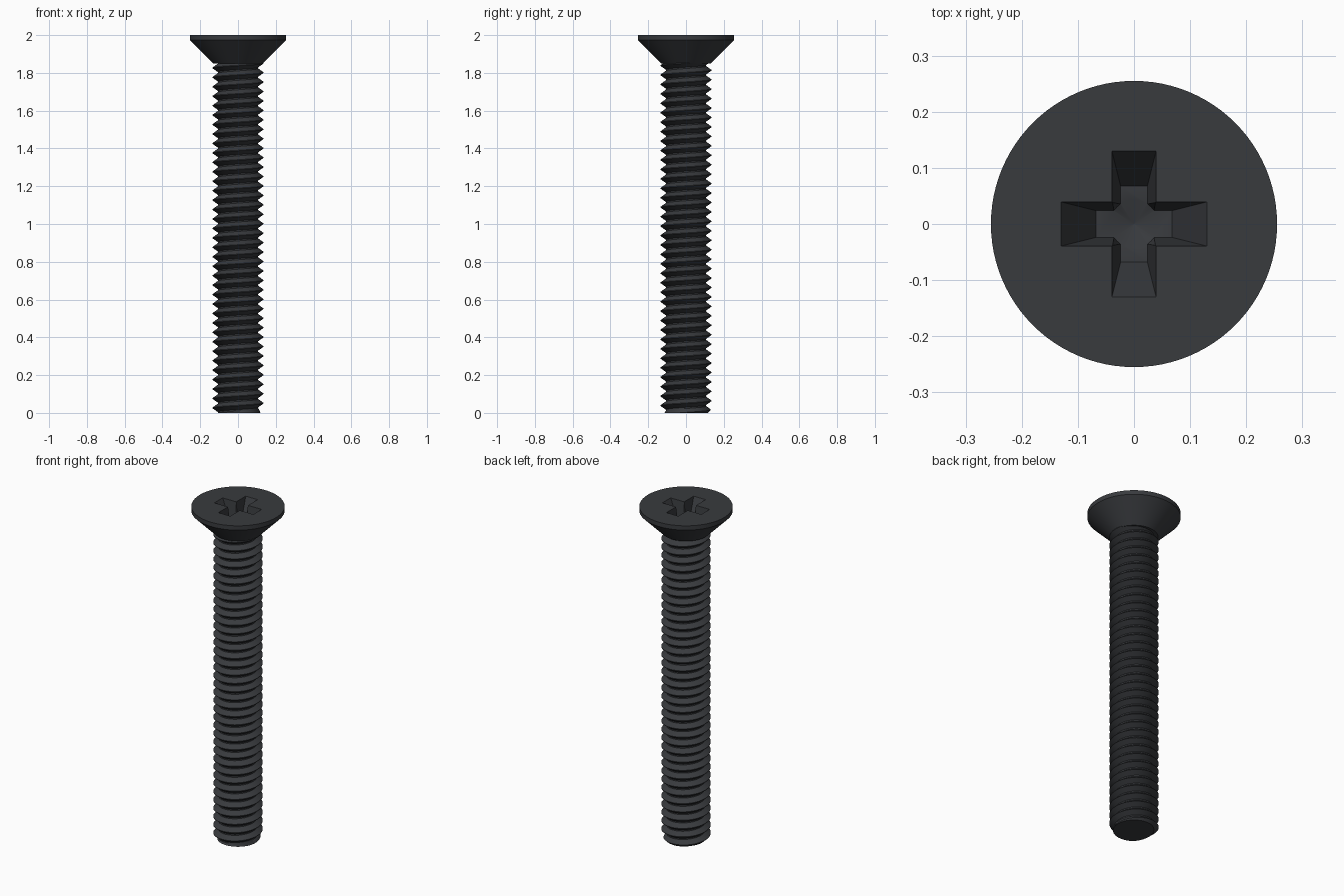
import bpy, bmesh
from math import pi, cos, sin, hypot

if "Cube" in bpy.data.objects:
    bpy.data.objects.remove(bpy.data.objects["Cube"])

PITCH, CREST, ROOT = 0.05, 0.136, 0.107
SEG = 64

black = bpy.data.materials.new("black_oxide")
black.diffuse_color = (0.04, 0.043, 0.048, 1)
black.use_nodes = True
black.node_tree.nodes["Principled BSDF"].inputs["Base Color"].default_value = black.diffuse_color


def make(name, bm):
    bmesh.ops.recalc_face_normals(bm, faces=bm.faces)
    me = bpy.data.meshes.new(name)
    bm.to_mesh(me)
    bm.free()
    ob = bpy.data.objects.new(name, me)
    bpy.context.collection.objects.link(ob)
    me.materials.append(black)
    return ob


def loft(bm, rings):
    """Skin equal-length point loops and cap both ends."""
    rows = [[bm.verts.new(p) for p in ring] for ring in rings]
    n = len(rows[0])
    for a, b in zip(rows, rows[1:]):
        for i in range(n):
            j = (i + 1) % n
            bm.faces.new((a[i], a[j], b[j], b[i]))
    bm.faces.new(rows[0])
    bm.faces.new(rows[-1])


def lathe(name, profile, seg):
    bm = bmesh.new()
    loft(bm, [[(r * cos(2 * pi * i / seg), r * sin(2 * pi * i / seg), z)
               for i in range(seg)] for r, z in profile])
    return make(name, bm)


def cut(target, cutter):
    mod = target.modifiers.new("cut_" + cutter.name, 'BOOLEAN')
    mod.operation, mod.solver, mod.object = 'DIFFERENCE', 'EXACT', cutter
    cutter.hide_render = True
    cutter.hide_viewport = True


# Threaded shank: right-hand helix, one continuous strip per profile point
bm = bmesh.new()
profile = [(0.0, CREST - 0.001), (0.003, CREST - 0.001),
           (0.023, ROOT), (0.030, ROOT)]
rows = []
for turn in range(-3, 39):
    for dz, r in profile:
        rows.append([bm.verts.new((r * cos(2 * pi * i / SEG), r * sin(2 * pi * i / SEG),
                                   (turn + i / SEG) * PITCH + dz)) for i in range(SEG)])
P = len(profile)
for k in range(len(rows) - P - 1):
    for i in range(SEG):
        if i < SEG - 1:
            q = (rows[k][i], rows[k][i + 1], rows[k + 1][i + 1], rows[k + 1][i])
        else:   # the seam joins the next turn
            q = (rows[k][i], rows[k + P][0], rows[k + P + 1][0], rows[k + 1][i])
        bm.faces.new(q)
# trim flat under the head and at the tip, then chamfer the tip
for z, normal in ((1.853, (0, 0, 1)), (0, (0, 0, -1)), (0.022, None)):
    geom = bm.verts[:] + bm.edges[:] + bm.faces[:]
    bmesh.ops.bisect_plane(bm, geom=geom, plane_co=(0, 0, z), plane_no=normal or (0, 0, 1),
                           clear_outer=normal is not None)
bmesh.ops.delete(bm, geom=[v for v in bm.verts if not v.link_faces], context='VERTS')
for v in bm.verts:
    limit = 0.115 + max(v.co.z, 0)
    r = hypot(v.co.x, v.co.y)
    if r > limit:
        v.co.x *= limit / r
        v.co.y *= limit / r
bmesh.ops.holes_fill(bm, edges=[e for e in bm.edges if e.is_boundary], sides=0)
shank = make("threaded_shank", bm)

# Countersunk head
head = lathe("countersunk_head", [(0.132, 1.85), (0.255, 1.974), (0.255, 2.0)], 96)

# Cross recess: tapered plus shape, with a round tapered core and conical bottom
TOP, FLOOR = 2.02, 1.88


def plus(length, half, z):
    quarter = [(length, -half), (length, half), (half, half)]
    pts = []
    for _ in range(4):
        pts += quarter
        quarter = [(-y, x) for x, y in quarter]
    return [(x, y, z) for x, y in pts]


bm = bmesh.new()
loft(bm, [plus(0.068, 0.024, FLOOR), plus(0.13, 0.0395, 2.0), plus(0.1403, 0.0421, TOP)])
cross = make("cross_recess_cutter", bm)
core = lathe("core_recess_cutter", [(0.001, 1.86), (0.043, FLOOR), (0.055, 2.0), (0.0567, TOP)], 32)
cut(head, cross)
cut(head, core)

# Smooth the round surfaces but keep hard edges
for ob in (shank, head):
    bpy.ops.object.select_all(action='DESELECT')
    ob.select_set(True)
    bpy.context.view_layer.objects.active = ob
    for mod in list(ob.modifiers):
        bpy.ops.object.modifier_apply(modifier=mod.name)
    bpy.ops.object.shade_smooth_by_angle(angle=pi / 6)
for helper in (cross, core):
    bpy.data.objects.remove(helper)
